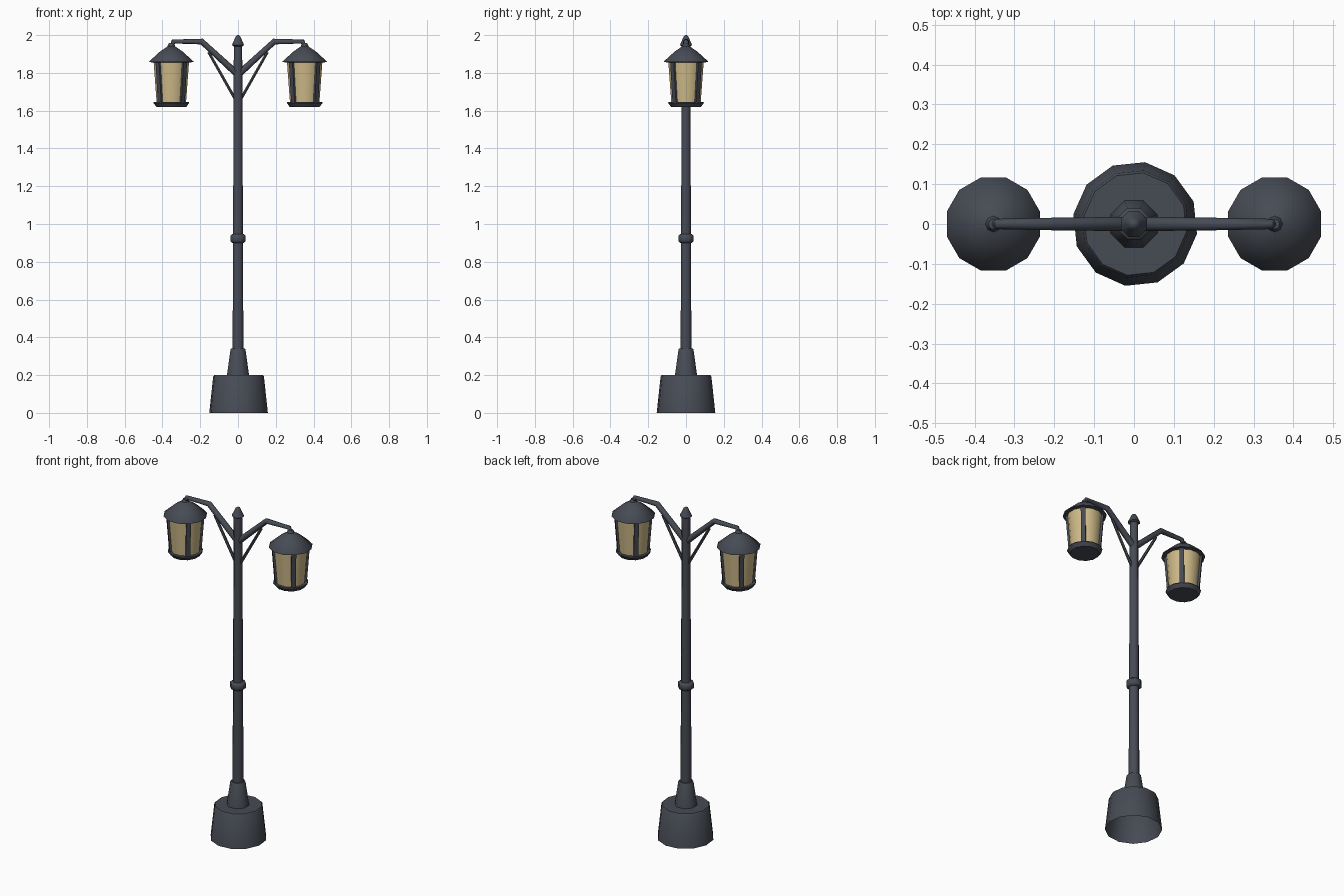
import bpy
import bmesh
from math import radians, cos, sin, pi
from mathutils import Vector

cube = bpy.data.objects.get("Cube")
if cube:
    bpy.data.objects.remove(cube, do_unlink=True)


def make_material(name, rgb, rough):
    mat = bpy.data.materials.new(name)
    mat.use_nodes = True
    color = (*rgb, 1)
    mat.diffuse_color = color
    bsdf = mat.node_tree.nodes["Principled BSDF"]
    bsdf.inputs["Base Color"].default_value = color
    bsdf.inputs["Roughness"].default_value = rough
    return mat


IRON = make_material("dark iron", (0.062, 0.070, 0.088), 0.6)
GLASS = make_material("warm glass", (0.62, 0.49, 0.25), 0.5)


def finish(name, bm, mat, angle=50):
    """Turn a bmesh into a smooth shaded object with sharp hard edges."""
    mesh = bpy.data.meshes.new(name)
    bmesh.ops.recalc_face_normals(bm, faces=bm.faces)
    bm.to_mesh(mesh)
    bm.free()
    mesh.materials.append(mat)
    mesh.shade_smooth()
    mesh.set_sharp_from_angle(angle=radians(angle))
    obj = bpy.data.objects.new(name, mesh)
    bpy.context.collection.objects.link(obj)
    return obj


def lathe(name, profile, sides, mat, x=0, turn=0, cap_bottom=True):
    """Revolve (radius, height) pairs into a faceted solid."""
    bm = bmesh.new()
    rings = []
    for r, z in profile:
        angles = [radians(turn) + 2 * pi * i / sides for i in range(sides)]
        rings.append([bm.verts.new((x + r * cos(a), r * sin(a), z)) for a in angles])
    for low, high in zip(rings, rings[1:]):
        for i in range(sides):
            j = (i + 1) % sides
            bm.faces.new((low[i], low[j], high[j], high[i]))
    if cap_bottom:
        bm.faces.new(rings[0][::-1])
    bm.faces.new(rings[-1])
    return finish(name, bm, mat)


def tube(name, points, radii, resolution=2):
    """Sweep a round section along a bent path."""
    curve = bpy.data.curves.new(name, "CURVE")
    curve.dimensions = "3D"
    curve.bevel_depth = 1
    curve.bevel_resolution = resolution
    curve.use_fill_caps = True
    spline = curve.splines.new("POLY")
    spline.points.add(len(points) - 1)
    for p, (x, z), r in zip(spline.points, points, radii):
        p.co = (x, 0, z, 1)
        p.radius = r
    temp = bpy.data.objects.new(name + "_path", curve)
    bpy.context.collection.objects.link(temp)
    bpy.context.view_layer.update()
    bm = bmesh.new()
    bm.from_mesh(temp.to_mesh())
    temp.to_mesh_clear()
    bpy.data.objects.remove(temp, do_unlink=True)
    return finish(name, bm, IRON)


def bar(name, low, high, width, depth):
    """Square bar between two points, facing outward from the lamp axis."""
    axis = high - low
    out = Vector((low.x, low.y, 0)).normalized()
    side = axis.cross(out).normalized() * width / 2
    out = out * depth / 2
    bm = bmesh.new()
    corners = [side + out, side - out, -side - out, -side + out]
    a = [bm.verts.new(low + c) for c in corners]
    b = [bm.verts.new(high + c) for c in corners]
    for i in range(4):
        j = (i + 1) % 4
        bm.faces.new((a[i], a[j], b[j], b[i]))
    bm.faces.new(a)
    bm.faces.new(b)
    return finish(name, bm, IRON, 30)


# Foot and post
lathe("base", [(0.157, 0), (0.136, 0.193), (0.130, 0.2)], 12, IRON,
      x=0.003, turn=21, cap_bottom=False)
lathe("post_foot", [(0.064, 0.195), (0.043, 0.335), (0.038, 0.342)], 8, IRON, turn=22.5)
lathe("post", [(0.031, 0.33), (0.024, 1.95)], 8, IRON, turn=22.5)
lathe("post_collar", [(0.034, 0.9), (0.044, 0.908), (0.044, 0.938), (0.034, 0.946)],
      8, IRON, turn=22.5)
lathe("finial", [(0.024, 1.94), (0.035, 1.947), (0.016, 1.988), (0.012, 1.995),
                 (0.004, 2.0)], 8, IRON, turn=22.5)

# Arms, braces and lanterns on both sides
LAMP_X = 0.353
for side, sx in (("left", 1), ("right", -1)):
    tube(side + "_arm",
         [(0, 1.79), (sx * 0.192, 1.966), (sx * 0.342, 1.966), (sx * LAMP_X, 1.93)],
         [0.018, 0.016, 0.013, 0.012])
    tube(side + "_brace", [(0, 1.635), (sx * 0.156, 1.91)], [0.009, 0.008], 1)

    cx = sx * LAMP_X
    lathe(side + "_lamp_neck", [(0.023, 1.93), (0.019, 1.945), (0.013, 1.957)], 8, IRON, x=cx)
    lathe(side + "_lamp_roof", [(0.09, 1.855), (0.121, 1.857), (0.121, 1.861),
                                (0.062, 1.913), (0.018, 1.942)], 12, IRON, x=cx, turn=15)
    lathe(side + "_lamp_glass", [(0.080, 1.635), (0.097, 1.858)], 12, GLASS, x=cx, turn=15)
    lathe(side + "_lamp_tray", [(0.082, 1.62), (0.098, 1.641), (0.096, 1.646)],
          12, IRON, x=cx, turn=15)

    # Corner bars leaning out with the glass
    for k in range(4):
        a = radians(45 + 90 * k)
        d = Vector((cos(a), sin(a), 0))
        post = bar(side + "_lamp_bar_" + str(k + 1), d * 0.081 + Vector((0, 0, 1.638)),
                   d * 0.098 + Vector((0, 0, 1.858)), 0.026, 0.014)
        post.location.x = cx
